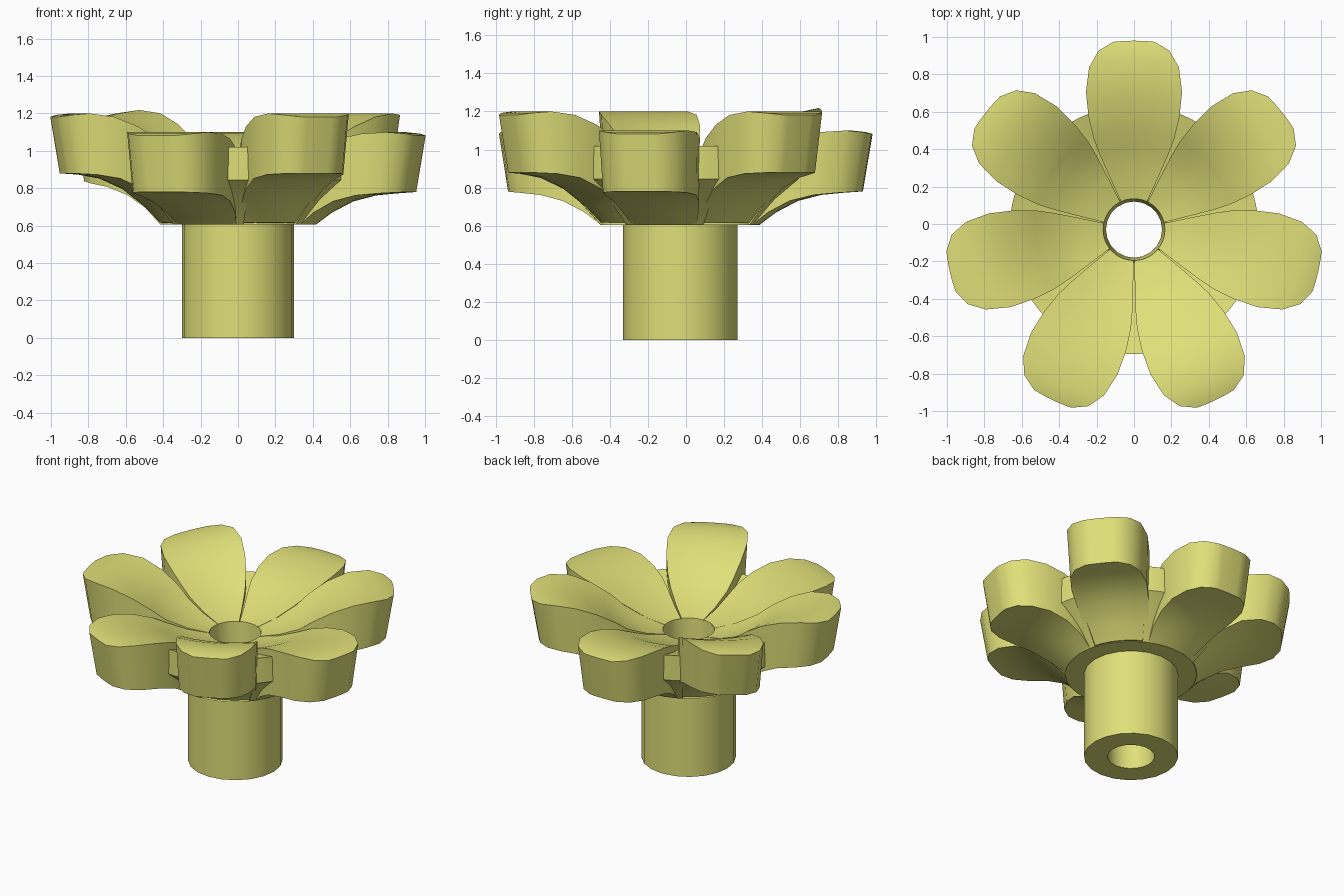
import bpy, bmesh, math

if "Cube" in bpy.data.objects:
    bpy.data.objects.remove(bpy.data.objects["Cube"], do_unlink=True)

CENTRE_Y = -0.03
COUNT = 7
COLUMNS = 6

yellow = bpy.data.materials.new("soft_yellow")
yellow.use_nodes = True
colour = (0.74, 0.74, 0.19, 1)
yellow.diffuse_color = colour
yellow.node_tree.nodes["Principled BSDF"].inputs["Base Color"].default_value = colour


def finish(name, bm):
    bmesh.ops.recalc_face_normals(bm, faces=bm.faces)
    mesh = bpy.data.meshes.new(name)
    bm.to_mesh(mesh)
    bm.free()
    mesh.materials.append(yellow)
    obj = bpy.data.objects.new(name, mesh)
    obj.location.y = CENTRE_Y
    bpy.context.collection.objects.link(obj)
    bpy.ops.object.select_all(action="DESELECT")
    obj.select_set(True)
    bpy.context.view_layer.objects.active = obj
    bpy.ops.object.shade_smooth_by_angle(angle=math.radians(35))
    return obj


def lathe(name, profile, sides):
    """Closed ring section turned around z."""
    bm = bmesh.new()
    rings = []
    for i in range(sides):
        a = math.tau * i / sides
        rings.append([bm.verts.new((r * math.cos(a), r * math.sin(a), z)) for r, z in profile])
    n = len(profile)
    for i in range(sides):
        p, q = rings[i], rings[(i + 1) % sides]
        for k in range(n):
            bm.faces.new((p[k], q[k], q[(k + 1) % n], p[(k + 1) % n]))
    return finish(name, bm)


def blade(name, angle, stations, lift=0.0, roll=0.0, taper=1.0):
    """Thick leaf; stations are (radius, half width, top z, bottom z, lift share)."""
    bm = bmesh.new()
    layers = []
    for top in (True, False):
        rows = []
        for r, w, zt, zb, share in stations:
            s = 1.0 if top else taper
            row = []
            for c in range(COLUMNS + 1):
                v = (2 * c / COLUMNS - 1) * w * s
                u = math.sqrt((r * s) ** 2 - v * v)
                z = (zt if top else zb) + share * (lift - roll * v)
                row.append(bm.verts.new((u * math.cos(angle) - v * math.sin(angle),
                                         u * math.sin(angle) + v * math.cos(angle), z)))
            rows.append(row)
        layers.append(rows)
    upper, lower = layers
    last = len(stations) - 1
    for i in range(last):
        for rows in layers:
            for c in range(COLUMNS):
                bm.faces.new((rows[i][c], rows[i][c + 1], rows[i + 1][c + 1], rows[i + 1][c]))
        for c in (0, COLUMNS):
            bm.faces.new((upper[i][c], upper[i + 1][c], lower[i + 1][c], lower[i][c]))
    for i in (0, last):
        for c in range(COLUMNS):
            bm.faces.new((upper[i][c], upper[i][c + 1], lower[i][c + 1], lower[i][c]))
    return finish(name, bm)


# Hollow stem and the hub hidden under the petals
lathe("stem", [(0.15, 0), (0.30, 0), (0.30, 0.61), (0.15, 0.61)], 20)
lathe("hub", [(0.15, 0.605), (0.42, 0.605), (0.41, 0.615), (0.175, 0.89), (0.165, 0.895)], 28)

PETAL = [
    (0.165, 0.070, 0.900, 0.606, 0.0),
    (0.300, 0.126, 0.930, 0.606, 0.05),
    (0.440, 0.183, 0.985, 0.606, 0.1),
    (0.530, 0.215, 1.025, 0.670, 0.35),
    (0.650, 0.243, 1.065, 0.730, 0.65),
    (0.780, 0.257, 1.092, 0.762, 0.9),
    (0.900, 0.240, 1.100, 0.773, 1.0),
    (0.975, 0.190, 1.092, 0.778, 1.0),
    (1.010, 0.110, 1.082, 0.780, 1.0),
]
WEB = [
    (0.165, 0.012, 0.885, 0.606, 0.0),
    (0.420, 0.030, 0.940, 0.606, 0.0),
    (0.540, 0.048, 0.980, 0.740, 0.0),
    (0.665, 0.065, 1.020, 0.845, 0.0),
]

# Petals alternate low and high; the second one is rolled sideways
for i in range(COUNT):
    angle = math.pi / 2 + math.tau * i / COUNT
    lift = 0.085 if i == 1 else (0.1 if i in (2, 4, 6) else 0.0)
    blade(f"petal_{i + 1}", angle, PETAL, lift, 0.14 if i == 1 else 0.0, 0.95)
    blade(f"web_{i + 1}", angle + math.pi / COUNT, WEB)
